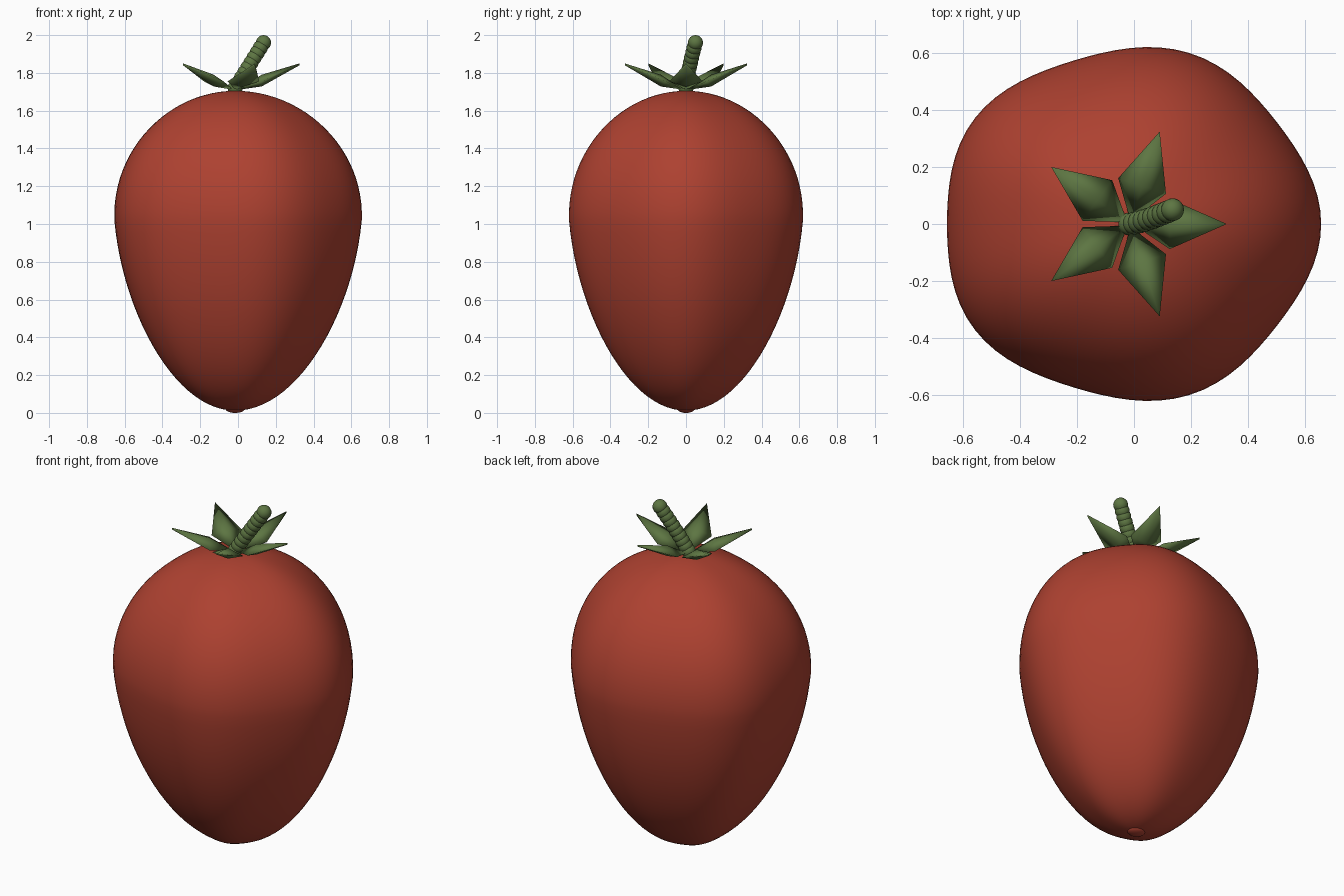
import bpy
import bmesh
from math import sin, cos, pi
from mathutils import Vector, Matrix

if "Cube" in bpy.data.objects:
    bpy.data.objects.remove(bpy.data.objects["Cube"])

CENTRE_X = -0.015


def material(name, colour):
    mat = bpy.data.materials.new(name)
    mat.use_nodes = True
    mat.diffuse_color = (*colour, 1)
    mat.node_tree.nodes["Principled BSDF"].inputs["Base Color"].default_value = (*colour, 1)
    return mat


RED = material("fruit red", (0.42, 0.053, 0.03))
GREEN = material("leaf green", (0.11, 0.18, 0.055))


def finish(bm, name, mat, smooth=True):
    bmesh.ops.recalc_face_normals(bm, faces=bm.faces)
    for face in bm.faces:
        face.smooth = smooth
    mesh = bpy.data.meshes.new(name)
    bm.to_mesh(mesh)
    bm.free()
    mesh.materials.append(mat)
    obj = bpy.data.objects.new(name, mesh)
    bpy.context.collection.objects.link(obj)
    return obj


# Fruit: a sphere reshaped into a five-lobed egg
WAIST, TOP, BOTTOM, RADIUS = 1.02, 1.705, 0.012, 0.655
bm = bmesh.new()
bmesh.ops.create_uvsphere(bm, u_segments=80, v_segments=48, radius=1)
for v in bm.verts:
    ring = Vector((v.co.x, v.co.y))
    angle = Vector((1, 0)).angle_signed(ring, 0) if ring.length > 1e-4 else 0
    scale = RADIUS * (1 + 0.0234 * cos(5 * angle))
    height = v.co.z
    if height < 0:
        scale *= 1 + 0.14 * height
        z = WAIST + height * (WAIST - BOTTOM)
    else:
        scale *= 1 + 0.04 * height * (1 - height)
        z = WAIST + height * (TOP - WAIST)
    v.co = (CENTRE_X + ring.x * scale, ring.y * scale * 0.94, z)
finish(bm, "fruit", RED)

# Small blossom nub under the fruit
bm = bmesh.new()
bmesh.ops.create_uvsphere(bm, u_segments=24, v_segments=12, radius=0.05,
                          matrix=Matrix.Translation((CENTRE_X, 0, 0.02)) @ Matrix.Diagonal((1, 0.9, 0.4, 1)))
finish(bm, "blossom_nub", RED)

# Leaves: five thick pointed diamonds rising outward
for i in range(5):
    bm = bmesh.new()
    base = bm.verts.new((0.01, 0, 1.71))
    tip = [bm.verts.new((0.34, 0, z)) for z in (1.85, 1.84)]
    left, right = [bm.verts.new((0.14, y, 1.755)) for y in (0.088, -0.088)]
    ridge, keel = [bm.verts.new((0.14, 0, z)) for z in (1.79, 1.728)]
    for side in (left, right):
        bm.faces.new((base, side, ridge))
        bm.faces.new((base, keel, side))
        bm.faces.new((side, tip[0], ridge))
        bm.faces.new((side, keel, tip[1]))
        bm.faces.new((side, tip[1], tip[0]))
    bm.transform(Matrix.Translation((CENTRE_X, 0, 0)) @ Matrix.Rotation(i * 2 * pi / 5, 4, "Z"))
    finish(bm, f"leaf_{i + 1}", GREEN)

# Stem: a leaning, slightly bent chain of beads
BEADS = 10
bm = bmesh.new()
for i in range(BEADS):
    t = i / (BEADS - 1)
    spot = Vector((CENTRE_X + 0.15 * t, 0.05 * t ** 1.3, 1.72 + 0.24 * t))
    bmesh.ops.create_uvsphere(bm, u_segments=20, v_segments=12, radius=0.04,
                              matrix=Matrix.Translation(spot))
finish(bm, "stem", GREEN)
